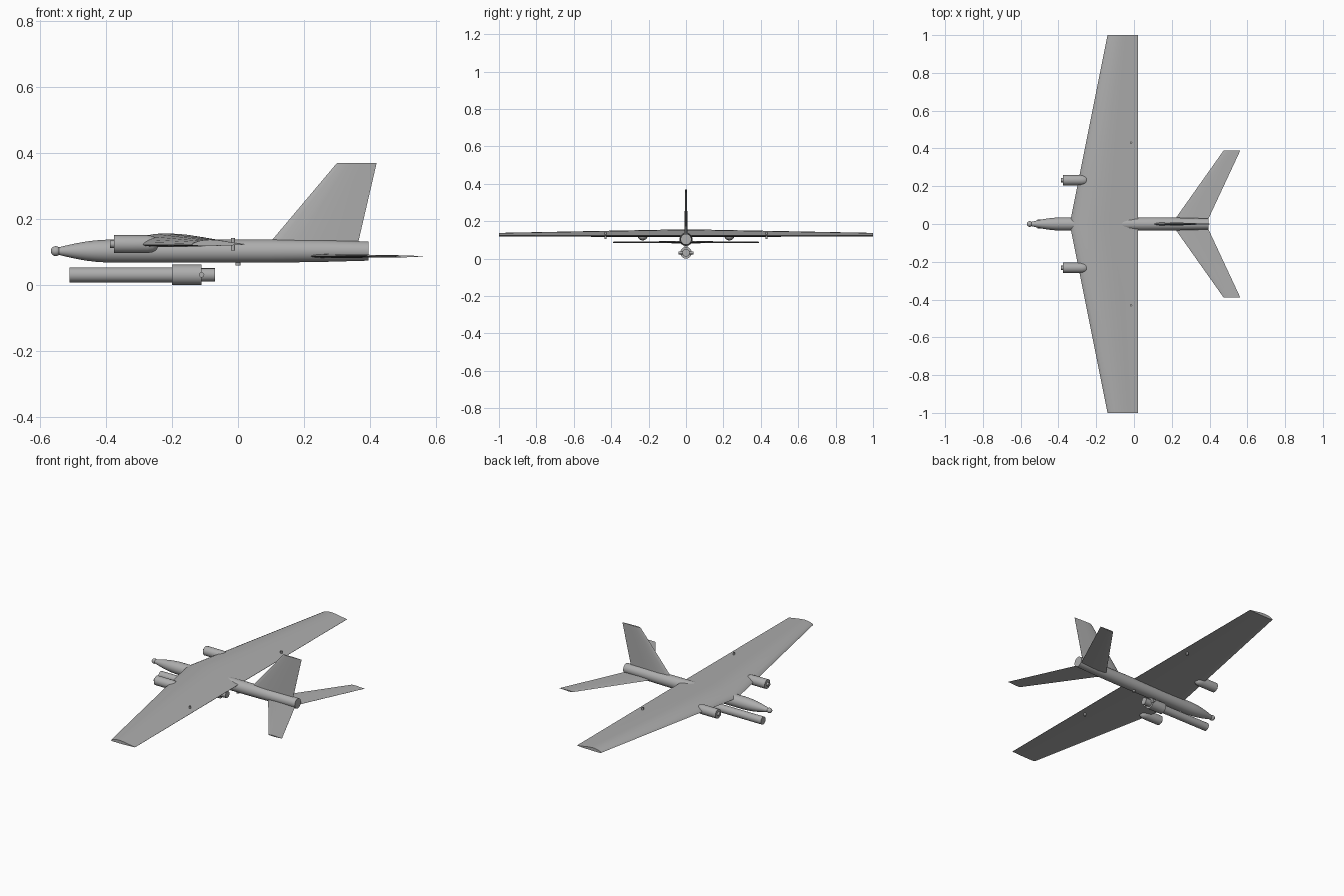
import bpy, bmesh, math
from mathutils import Vector, Matrix

cube = bpy.data.objects.get("Cube")
if cube:
    bpy.data.objects.remove(cube)

grey = bpy.data.materials.new("plain grey")
grey.use_nodes = True
colour = (0.42, 0.42, 0.42, 1)
grey.diffuse_color = colour
grey.node_tree.nodes["Principled BSDF"].inputs["Base Color"].default_value = colour


def finish(name, bm, angle=35):
    bmesh.ops.recalc_face_normals(bm, faces=bm.faces)
    mesh = bpy.data.meshes.new(name)
    bm.to_mesh(mesh)
    bm.free()
    mesh.materials.append(grey)
    obj = bpy.data.objects.new(name, mesh)
    bpy.context.collection.objects.link(obj)
    bpy.ops.object.select_all(action='DESELECT')
    obj.select_set(True)
    bpy.context.view_layer.objects.active = obj
    bpy.ops.object.shade_smooth_by_angle(angle=math.radians(angle))
    return obj


def loft(name, rings):
    bm = bmesh.new()
    loops = [[bm.verts.new(p) for p in ring] for ring in rings]
    n = len(loops[0])
    for a, b in zip(loops, loops[1:]):
        for i in range(n):
            j = (i + 1) % n
            bm.faces.new((a[i], a[j], b[j], b[i]))
    bm.faces.new(loops[0])
    bm.faces.new(loops[-1])
    return finish(name, bm)


def turned(name, profile, y, z, sides=32):
    """Round body along x from (x, radius) pairs."""
    turns = [2 * math.pi * i / sides for i in range(sides)]
    return loft(name, [[(x, y + r * math.cos(t), z + r * math.sin(t)) for t in turns]
                       for x, r in profile])


def rod(name, centre, radius, length, axis):
    bm = bmesh.new()
    turn = Vector((0, 0, 1)).rotation_difference(Vector(axis)).to_matrix().to_4x4()
    bmesh.ops.create_cone(bm, cap_ends=True, segments=16, radius1=radius, radius2=radius,
                          depth=length, matrix=Matrix.Translation(centre) @ turn)
    return finish(name, bm)


# Aerofoil outlines: (chord fraction, height as a fraction of chord)
cambered = [(0, 0), (.02, .025), (.07, .05), (.15, .075), (.25, .092), (.35, .097),
            (.5, .087), (.65, .064), (.8, .038), (1, .008), (1, .003),
            (.75, -.01), (.4, -.02), (.12, -.018), (.03, -.012)]
half = [(.03, .013), (.1, .025), (.3, .035), (.6, .024), (1, .002)]
symmetric = [(0, 0)] + half + [(c, -h) for c, h in reversed(half)]


def flat_section(outline, front, rear, y, z):
    chord = rear - front
    return [(front + c * chord, y, z + h * chord) for c, h in outline]


def upright_section(front, rear, z):
    chord = rear - front
    return [(front + c * chord, h * chord, z) for c, h in symmetric]


# Fuselage and nose ball
turned("fuselage", [(-.545, .011), (-.52, .017), (-.49, .0235), (-.46, .029), (-.43, .0325),
                    (-.39, .035), (.1, .035), (.25, .033), (.395, .029)], 0, .103)
bm = bmesh.new()
bmesh.ops.create_uvsphere(bm, u_segments=24, v_segments=12, radius=.015,
                          matrix=Matrix.Translation((-.552, 0, .103)))
finish("nose_ball", bm, 60)

# Wing and tail surfaces
loft("wing", [flat_section(cambered, -.14, .02, -1, .122),
              flat_section(cambered, -.34, .02, 0, .122),
              flat_section(cambered, -.14, .02, 1, .122)])
loft("tailplane", [flat_section(symmetric, .475, .563, -.39, .087),
                   flat_section(symmetric, .199, .381, 0, .088),
                   flat_section(symmetric, .475, .563, .39, .087)])
loft("tail_fin", [upright_section(.075, .358, .103), upright_section(.3, .42, .37)])

# Engine pods and wing pins on both sides
for side, s in (("left", 1), ("right", -1)):
    turned(side + "_engine_pod", [(-.375, .027), (-.275, .027), (-.258, .0245),
                                  (-.248, .019), (-.243, .01)], s * .232, .124)
    rod(side + "_engine_hub", (-.375, s * .232, .124), .011, .024, (1, 0, 0))
    rod(side + "_wing_pin", (-.015, s * .43, .124), .006, .038, (0, 0, 1))

# Pod below the fuselage
turned("lower_tube", [(-.51, .0225), (-.19, .0225)], 0, .031)
turned("lower_collar", [(-.2, .031), (-.11, .031)], 0, .031)
turned("lower_tail_plug", [(-.12, .02), (-.07, .02)], 0, .031)
rod("lower_cross_pin", (-.11, 0, .031), .008, .08, (0, 1, 0))
rod("belly_pin", (0, 0, .075), .008, .03, (0, 0, 1))
